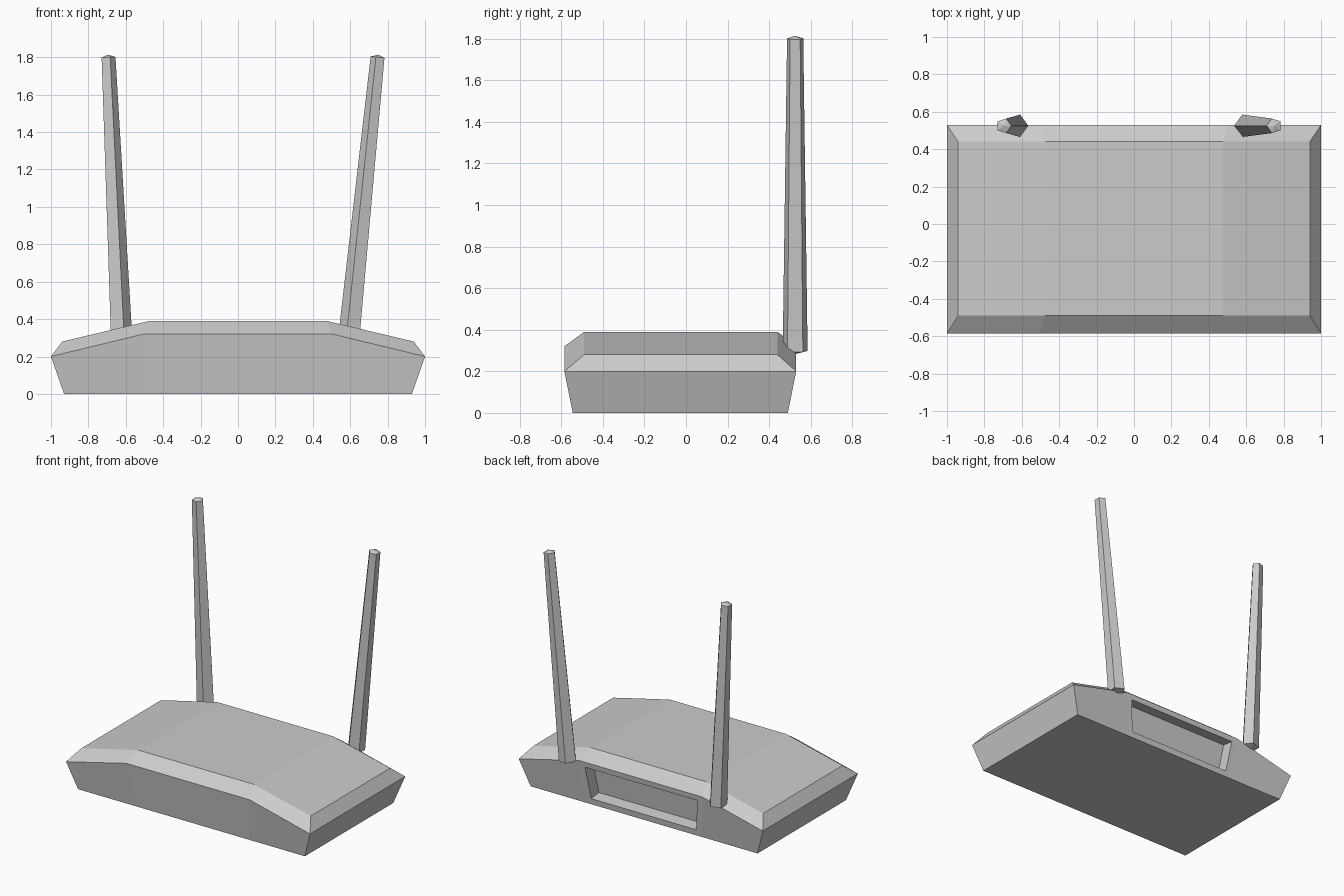
import bpy, bmesh
from math import cos, sin, tau
from mathutils import Vector

if "Cube" in bpy.data.objects:
    bpy.data.objects.remove(bpy.data.objects["Cube"])


def finish(bm, name):
    bmesh.ops.recalc_face_normals(bm, faces=bm.faces)
    mesh = bpy.data.meshes.new(name)
    bm.to_mesh(mesh)
    bm.free()
    obj = bpy.data.objects.new(name, mesh)
    bpy.context.collection.objects.link(obj)
    return obj


def ring(bm, end_x, mid_x, y_front, y_back, end_z, mid_z):
    """Eight-point loop whose middle part can be raised."""
    cols = [(-end_x, end_z), (-mid_x, mid_z), (mid_x, mid_z), (end_x, end_z)]
    pts = [(x, y_front, z) for x, z in cols] + [(x, y_back, z) for x, z in reversed(cols)]
    return [bm.verts.new(p) for p in pts]


def bridge(bm, a, b):
    n = len(a)
    return [bm.faces.new((a[i], a[(i + 1) % n], b[(i + 1) % n], b[i])) for i in range(n)]


# Router body: base, widest shoulder line and bevelled arched top
bm = bmesh.new()
base = ring(bm, 0.93, 0.47, -0.545, 0.49, 0, 0)
shoulder = ring(bm, 1.0, 0.505, -0.585, 0.53, 0.20, 0.32)
top = ring(bm, 0.94, 0.475, -0.49, 0.44, 0.28, 0.39)
walls = bridge(bm, base, shoulder)
bridge(bm, shoulder, top)
for i in range(3):
    bm.faces.new((top[i], top[i + 1], top[6 - i], top[7 - i]))
bm.faces.new(base[::-1])
bmesh.ops.recalc_face_normals(bm, faces=bm.faces)

# Port recess in the middle of the back wall
port = walls[5]
bmesh.ops.inset_individual(bm, faces=[port], thickness=0.06)
bm.normal_update()
bmesh.ops.inset_individual(bm, faces=[port], thickness=0, depth=-0.09)
finish(bm, "router_body")


# Antennas: tapered five-sided rods with shallow pointed ends, flat side outward
def antenna(name, side, x_low, x_high):
    low, high = Vector((side * x_low, 0.525, 0.297)), Vector((side * x_high, 0.525, 1.80))
    axis = (high - low).normalized()
    inward = Vector((0, 1, 0)).cross(axis) * -side
    bm = bmesh.new()
    rings = []
    for centre, radius, tip in ((low, 0.063, -0.014), (high, 0.041, 0.014)):
        loop = [bm.verts.new(centre + radius * (inward * cos(tau * i / 5)
                + Vector((0, sin(tau * i / 5), 0)))) for i in range(5)]
        apex = bm.verts.new(centre + axis * tip)
        for i in range(5):
            bm.faces.new((loop[i], loop[(i + 1) % 5], apex))
        rings.append(loop)
    bridge(bm, *rings)
    finish(bm, name)


antenna("left_antenna", -1, 0.628, 0.696)
antenna("right_antenna", 1, 0.598, 0.750)
